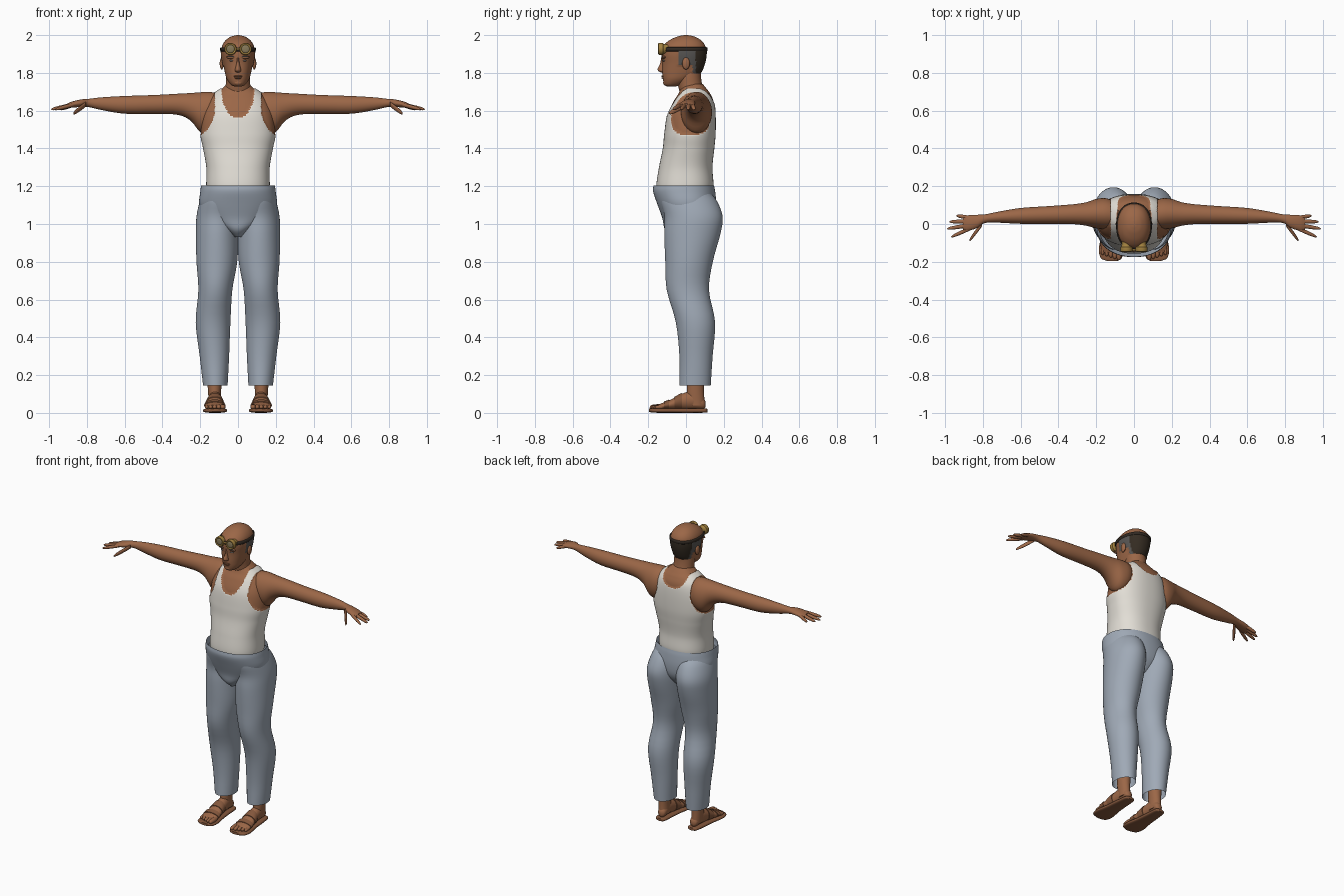
import bpy, bmesh
from math import sin, cos, pi
from mathutils import Vector

if "Cube" in bpy.data.objects:
    bpy.data.objects.remove(bpy.data.objects["Cube"])


def material(name, r, g, b):
    m = bpy.data.materials.new(name)
    m.use_nodes = True
    m.diffuse_color = (r, g, b, 1)
    bsdf = m.node_tree.nodes["Principled BSDF"]
    bsdf.inputs["Base Color"].default_value = (r, g, b, 1)
    bsdf.inputs["Roughness"].default_value = 0.8
    return m


SKIN = material("skin brown", 0.33, 0.135, 0.063)
SHIRT = material("shirt white", 0.76, 0.73, 0.67)
CLOTH = material("trouser blue grey", 0.35, 0.40, 0.47)
GREY = material("hair grey", 0.10, 0.095, 0.09)
DARK = material("hair dark brown", 0.035, 0.025, 0.016)
STRAP = material("strap black brown", 0.03, 0.022, 0.016)
BRASS = material("brass", 0.36, 0.22, 0.05)
LENS = material("lens olive", 0.24, 0.19, 0.10)
LEATHER = material("sandal leather", 0.23, 0.095, 0.045)
EYE = material("eye grey", 0.25, 0.22, 0.20)


def ring(t, u, v, r, s=None):
    """Section at t along the axis, centred on u, v."""
    s = r if s is None else s
    return (t, u - r, u + r, v - s, v + s)


def wide(t, half, v0, v1):
    """Section that is symmetric in its first direction."""
    return (t, -half, half, v0, v1)


def smooth_sections(rows, steps):
    rows = [Vector(r) for r in rows]
    ext = [rows[0] * 2 - rows[1]] + rows + [rows[-1] * 2 - rows[-2]]
    out = []
    for a, b, c, d in zip(ext, ext[1:], ext[2:], ext[3:]):
        for k in range(steps):
            f = k / steps
            out.append(b + (c - a) * (f / 2) + (a * 2 - b * 5 + c * 4 - d) * (f * f / 2)
                       + (b * 3 - a - c * 3 + d) * (f ** 3 / 2))
    return out + [rows[-1]]


def loft(name, axis, rows, mats, n=32, steps=4, power=2.0, caps=True,
         rule=None, mirror=False, puff=0.0):
    """Skin a tube through sections given as (t, u0, u1, v0, v1)."""
    place = {"x": lambda t, u, v: (t, u, v), "y": lambda t, u, v: (u, t, v),
             "z": lambda t, u, v: (u, v, t)}[axis]

    def bend(c):
        return (1 if c > 0 else -1) * abs(c) ** (2 / power)

    bm = bmesh.new()
    loops = []
    for t, u0, u1, v0, v1 in smooth_sections(rows, steps):
        angles = [2 * pi * (i + 0.5) / n for i in range(n)]
        loops.append([bm.verts.new(place(
            t, (u0 + u1) / 2 + (u1 - u0) / 2 * bend(cos(a)),
            (v0 + v1) / 2 + (v1 - v0) / 2 * bend(sin(a)))) for a in angles])
    for lo, hi in zip(loops, loops[1:]):
        for i in range(n):
            j = (i + 1) % n
            bm.faces.new((lo[i], lo[j], hi[j], hi[i]))
    if caps:
        bm.faces.new(loops[0])
        bm.faces.new(loops[-1])
    bmesh.ops.recalc_face_normals(bm, faces=bm.faces)
    bm.normal_update()
    if rule:
        for f in bm.faces:
            f.material_index = rule(f.calc_center_median())
        if puff:
            raised = [v for v in bm.verts if any(f.material_index for f in v.link_faces)]
            moves = [(v, v.normal * puff) for v in raised]
            for v, m in moves:
                v.co += m
    mesh = bpy.data.meshes.new(name)
    bm.to_mesh(mesh)
    bm.free()
    for m in mats:
        mesh.materials.append(m)
    obj = bpy.data.objects.new(name, mesh)
    bpy.context.collection.objects.link(obj)
    bpy.ops.object.select_all(action="DESELECT")
    obj.select_set(True)
    bpy.context.view_layer.objects.active = obj
    bpy.ops.object.shade_smooth_by_angle(angle=0.9)
    if mirror:
        obj.modifiers.new("mirror", "MIRROR").use_mirror_merge = False
    return obj


# Torso with the sleeveless shirt
def shirt_rule(p):
    x, z = abs(p.x), p.z
    arm = ((x - .225) / .105) ** 2 + ((z - .155 - 1.465) / .155) ** 2 < 1 or (z > 1.62 and x > .12)
    depth = .14 if p.y < .04 else .075
    neck = (x / .085) ** 2 + ((z - 1.7) / depth) ** 2 < 1 or (z > 1.7 and x < .085)
    return 0 if arm or neck or z > 1.712 else 1


loft("torso", "z", [
    wide(1.14, .155, -.14, .12), wide(1.2, .163, -.152, .14), wide(1.3, .163, -.138, .135),
    wide(1.4, .18, -.118, .145), wide(1.48, .195, -.11, .152), wide(1.58, .188, -.095, .152),
    wide(1.65, .16, -.065, .145), wide(1.69, .125, -.04, .128), wide(1.715, .088, -.03, .11),
    wide(1.74, .06, -.02, .09)],
    [SKIN, SHIRT], n=160, steps=11, power=2.3, rule=shirt_rule, puff=.005)

# Trousers
loft("trouser_waist", "z", [
    wide(1.205, .195, -.172, .148), wide(1.17, .2, -.174, .155), wide(1.1, .205, -.15, .16),
    wide(1.03, .17, -.125, .15), wide(.97, .075, -.112, .11), wide(.93, .02, -.07, .06)],
    [CLOTH], n=64, caps=False, power=2.2)
loft("trouser_legs", "z", [
    ring(.145, .12, .048, .065, .083), ring(.3, .125, .053, .078, .088),
    ring(.48, .132, .05, .092, .104), ring(.65, .12, .01, .09, .112),
    ring(.8, .112, .016, .108, .126), ring(.95, .11, .034, .113, .149),
    ring(1.04, .108, .04, .112, .154), ring(1.12, .098, .015, .105, .15),
    ring(1.17, .09, -.005, .095, .13)], [CLOTH], n=48, caps=False, mirror=True)

# Arms, hands and fingers
loft("arms", "x", [
    ring(.1, .05, 1.605, .07, .085), ring(.15, .055, 1.592, .082, .108),
    ring(.2, .055, 1.592, .078, .106), ring(.25, .053, 1.62, .063, .074),
    ring(.32, .052, 1.634, .053, .056), ring(.45, .048, 1.633, .047, .05),
    ring(.6, .043, 1.631, .042, .047), ring(.72, .036, 1.637, .029, .034),
    ring(.79, .028, 1.641, .023, .022), ring(.83, .014, 1.64, .035, .02),
    ring(.88, .005, 1.632, .041, .016), ring(.905, 0, 1.627, .032, .01)],
    [SKIN], mirror=True)


def digit(name, axis, start, end, r, mats):
    """Tapered, rounded finger or toe between two (t, u, v) points."""
    a, b = Vector(start), Vector(end)
    rows = [ring(*a.lerp(b, f), r * s) for f, s in
            ((0, .9), (.25, 1), (.6, .95), (.85, .75), (.96, .45), (1, .08))]
    loft(name, axis, rows, mats, n=14, steps=2, mirror=True)


for label, y0, x1, y1 in (("little", .033, .94, .044), ("ring", .014, .978, .012),
                          ("middle", -.006, .99, -.025), ("index", -.025, .968, -.068)):
    digit(label + "_fingers", "x", (.87, y0, 1.632), (x1, y1, 1.607), .011, [SKIN])
digit("thumbs", "x", (.805, .0, 1.635), (.872, -.088, 1.585), .014, [SKIN])

# Neck
loft("neck", "z", [
    wide(1.64, .085, -.03, .12), wide(1.69, .076, -.032, .1), wide(1.73, .066, -.042, .087),
    wide(1.78, .064, -.05, .08), wide(1.83, .06, -.05, .08)], [SKIN])


# Head with a bald crown and cropped hair at the sides and back
def hair_rule(p):
    low = 1.785 if p.y > .035 else 1.845
    if p.z > 1.925 or p.z < low or p.y < -.04:
        return 0
    return 2 if p.y > .05 else 1


loft("head", "z", [
    wide(1.728, .018, -.1, -.055), wide(1.738, .038, -.115, -.02), wide(1.765, .058, -.122, .03),
    wide(1.8, .069, -.126, .075), wide(1.85, .079, -.126, .097), wide(1.9, .087, -.13, .106),
    wide(1.94, .085, -.122, .103), wide(1.97, .068, -.092, .083), wide(1.99, .042, -.052, .05),
    wide(1.998, .018, -.022, .022), wide(2, .003, -.004, .004)],
    [SKIN, GREY, DARK], n=80, steps=7, power=2.2, rule=hair_rule, puff=.004)
loft("nose", "z", [
    wide(1.882, .006, -.132, -.1), wide(1.85, .009, -.137, -.1), wide(1.822, .015, -.15, -.1),
    wide(1.81, .017, -.147, -.1), wide(1.803, .009, -.134, -.1)], [SKIN], n=20)


def blob(name, axis, centre, half, mats, mirror=True):
    """Ellipsoid: centre and half sizes given as (t, u, v)."""
    t, u, v = centre
    rows = [ring(t - half[0] * cos(a), u, v, half[1] * sin(a) + .0002, half[2] * sin(a) + .0002)
            for a in (pi * k / 8 for k in range(9))]
    loft(name, axis, rows, mats, n=20, steps=2, mirror=mirror)


blob("ears", "x", (.086, .0, 1.85), (.011, .02, .032), [SKIN])
blob("brows", "x", (.036, -.117, 1.883), (.026, .012, .008), [SKIN])
blob("eyes", "y", (-.116, .034, 1.865), (.008, .012, .005), [EYE])
blob("eyebrows", "x", (.036, -.124, 1.886), (.021, .006, .003), [GREY])
blob("upper_lip", "y", (-.121, 0, 1.782), (.01, .024, .005), [LEATHER], False)
blob("lower_lip", "y", (-.119, 0, 1.773), (.01, .02, .005), [LEATHER], False)
blob("chin", "z", (1.748, 0, -.105), (.016, .024, .016), [SKIN], False)

# Goggles pushed up on the forehead
loft("goggle_strap", "z", [
    wide(1.914, .088, -.13, .107), wide(1.917, .094, -.135, .113), wide(1.933, .094, -.133, .113),
    wide(1.936, .088, -.127, .107)], [STRAP], n=64, steps=2, power=2.2, caps=False)
lens_at = (.04, 1.927)
loft("goggle_cups", "y", [ring(y, *lens_at, r) for y, r in
     ((-.09, .024), (-.118, .026), (-.122, .032), (-.142, .032), (-.147, .028), (-.143, .021))],
     [BRASS], steps=2, mirror=True)
loft("goggle_lenses", "y", [ring(y, *lens_at, r) for y, r in ((-.142, .022), (-.146, .019), (-.148, .008))],
     [LENS], steps=2, mirror=True)
blob("goggle_bridge", "x", (0, -.138, 1.927), (.016, .006, .006), [BRASS], False)

# Ankles and feet
loft("ankles", "z", [
    ring(.04, .122, .055, .032, .045), ring(.1, .124, .05, .034, .046),
    ring(.16, .124, .05, .038, .045), ring(.27, .124, .05, .045, .05)], [SKIN], mirror=True)
foot = [ring(.104, .12, .045, .01, .015), ring(.09, .12, .05, .026, .029),
        ring(.04, .122, .068, .033, .047), ring(-.02, .122, .06, .038, .042),
        ring(-.08, .123, .044, .049, .027), ring(-.13, .122, .034, .054, .017),
        ring(-.152, .122, .03, .047, .011)]
loft("feet", "y", foot, [SKIN], mirror=True)
for i in range(5):
    x = .08 + .0215 * i
    digit("toes_%d" % (i + 1), "y", (-.125, x, .032), (-.192 + .007 * i, x, .03),
          .015 - .0012 * i, [SKIN])

# Sandals: sole and two bands over each foot
loft("sandal_soles", "y", [
    ring(.114, .12, .012, .015, .009), ring(.1, .12, .012, .034, .011),
    ring(.03, .122, .012, .042, .012), ring(-.05, .122, .012, .05, .012),
    ring(-.13, .122, .012, .064, .012), ring(-.18, .12, .013, .056, .011),
    ring(-.197, .115, .014, .025, .008)], [LEATHER], power=3, mirror=True)
sections = smooth_sections(foot, 6)
for name, first, last in (("instep_straps", 18, 22), ("toe_straps", 25, 28)):
    band = [(t, a - .004, b + .004, c, d + .004) for t, a, b, c, d in sections[first:last + 1]]
    loft(name, "y", band, [LEATHER], steps=2, mirror=True)
